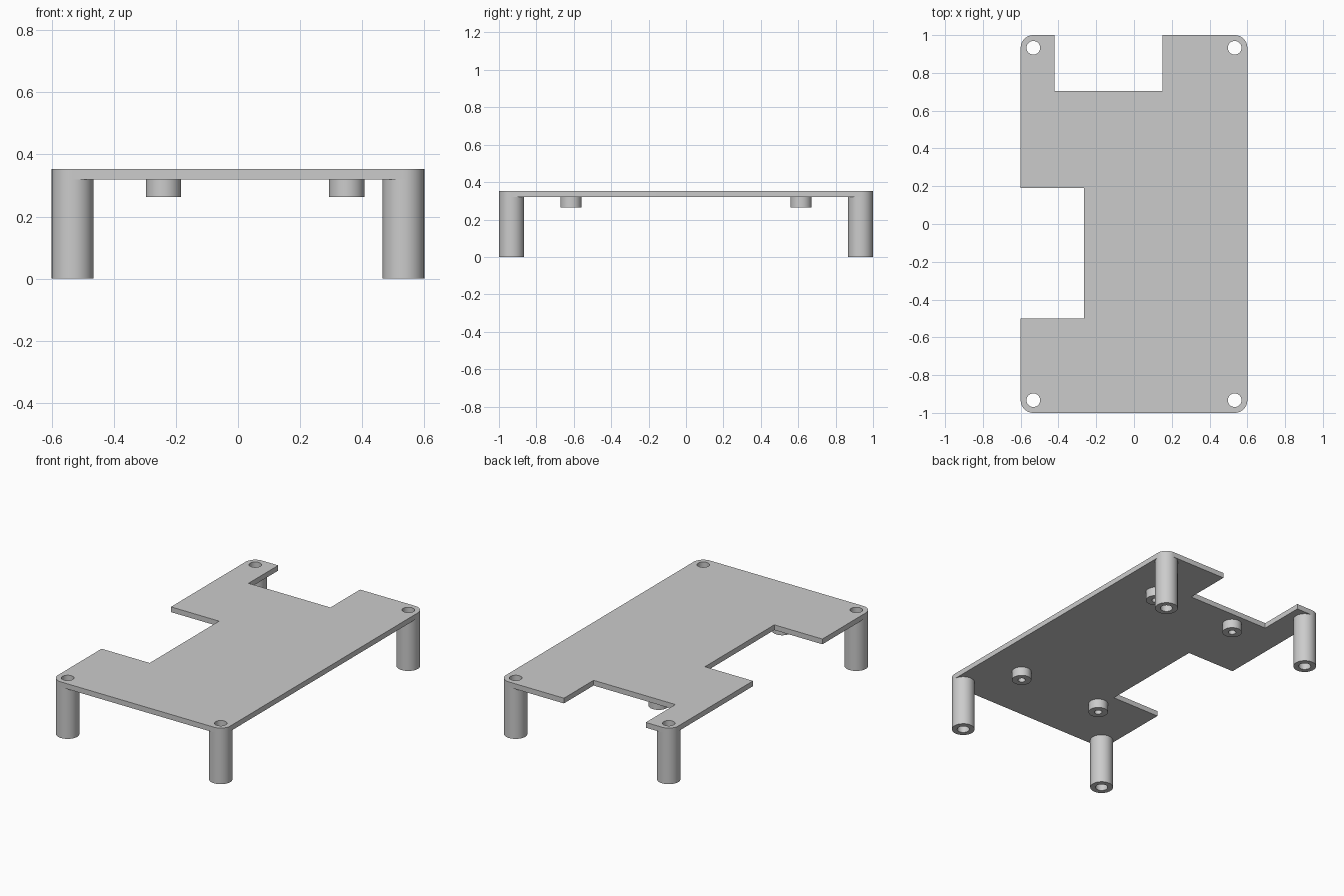
import bpy, bmesh
from math import cos, sin, pi, radians

cube = bpy.data.objects.get("Cube")
if cube:
    bpy.data.objects.remove(cube, do_unlink=True)

HALF_X, HALF_Y = 0.6, 1.0
PLATE_BOTTOM, PLATE_TOP = 0.32, 0.353
LEG_R, HOLE_R = 0.067, 0.036
SEGMENTS = 48

grey = bpy.data.materials.new("plain_grey")
grey.use_nodes = True
colour = (0.6, 0.6, 0.6, 1)
grey.diffuse_color = colour
grey.node_tree.nodes["Principled BSDF"].inputs["Base Color"].default_value = colour


def arc(cx, cy, r, start, sweep, steps):
    return [(cx + r * cos(start + sweep * i / steps),
             cy + r * sin(start + sweep * i / steps)) for i in range(steps + 1)]


def circle(cx, cy, r):
    return arc(cx, cy, r, 0, 2 * pi, SEGMENTS)[:-1]


def finish(bm, name):
    bmesh.ops.recalc_face_normals(bm, faces=bm.faces)
    mesh = bpy.data.meshes.new(name)
    bm.to_mesh(mesh)
    bm.free()
    mesh.materials.append(grey)
    obj = bpy.data.objects.new(name, mesh)
    bpy.context.collection.objects.link(obj)
    bpy.ops.object.select_all(action='DESELECT')
    obj.select_set(True)
    bpy.context.view_layer.objects.active = obj
    bpy.ops.object.shade_smooth_by_angle(angle=radians(30))
    return obj


def extruded_outline(name, loops, bottom, top):
    """Fill an outline, minus its inner loops, and extrude it upwards."""
    bm = bmesh.new()
    edges = []
    for loop in loops:
        verts = [bm.verts.new((x, y, bottom)) for x, y in loop]
        edges += [bm.edges.new((a, b)) for a, b in zip(verts, verts[1:] + verts[:1])]
    bmesh.ops.triangle_fill(bm, edges=edges, use_beauty=True, normal=(0, 0, 1))
    result = bmesh.ops.extrude_face_region(bm, geom=bm.faces[:])
    raised = [v for v in result["geom"] if isinstance(v, bmesh.types.BMVert)]
    bmesh.ops.translate(bm, verts=raised, vec=(0, 0, top - bottom))
    return finish(bm, name)


def tube(name, x, y, outer, inner, bottom, top):
    """Hollow round post."""
    bm = bmesh.new()
    rings = [[bm.verts.new((px, py, z)) for px, py in circle(x, y, r)]
             for r, z in ((outer, bottom), (outer, top), (inner, top), (inner, bottom))]
    for a, b in zip(rings, rings[1:] + rings[:1]):
        for i in range(SEGMENTS):
            j = (i + 1) % SEGMENTS
            bm.faces.new((a[i], a[j], b[j], b[i]))
    return finish(bm, name)


# Plate with rounded corners, a back notch and a side notch
cx, cy = HALF_X - LEG_R, HALF_Y - LEG_R
outline = (arc(-cx, -cy, LEG_R, pi, pi / 2, 12)
           + arc(cx, -cy, LEG_R, -pi / 2, pi / 2, 12)
           + arc(cx, cy, LEG_R, 0, pi / 2, 12)
           + [(0.15, HALF_Y), (0.15, 0.705), (-0.42, 0.705), (-0.42, HALF_Y)]
           + arc(-cx, cy, LEG_R, pi / 2, pi / 2, 12)
           + [(-HALF_X, 0.19), (-0.265, 0.19), (-0.265, -0.5), (-HALF_X, -0.5)])
corners = [(sx * cx, sy * cy) for sx in (-1, 1) for sy in (-1, 1)]
holes = [circle(x, y, HOLE_R) for x, y in corners]
extruded_outline("plate", [outline] + holes, PLATE_BOTTOM, PLATE_TOP)

# Hollow corner legs and short mounting bosses under the plate
for front_back, sy in (("front", -1), ("back", 1)):
    for side, sx, boss_x in (("right", -1, -0.24), ("left", 1, 0.35)):
        tube(f"{front_back}_{side}_leg", sx * cx, sy * cy, LEG_R, HOLE_R, 0, PLATE_BOTTOM)
        tube(f"{front_back}_{side}_boss", boss_x, sy * 0.615, 0.057, 0.022, 0.263, PLATE_BOTTOM)
